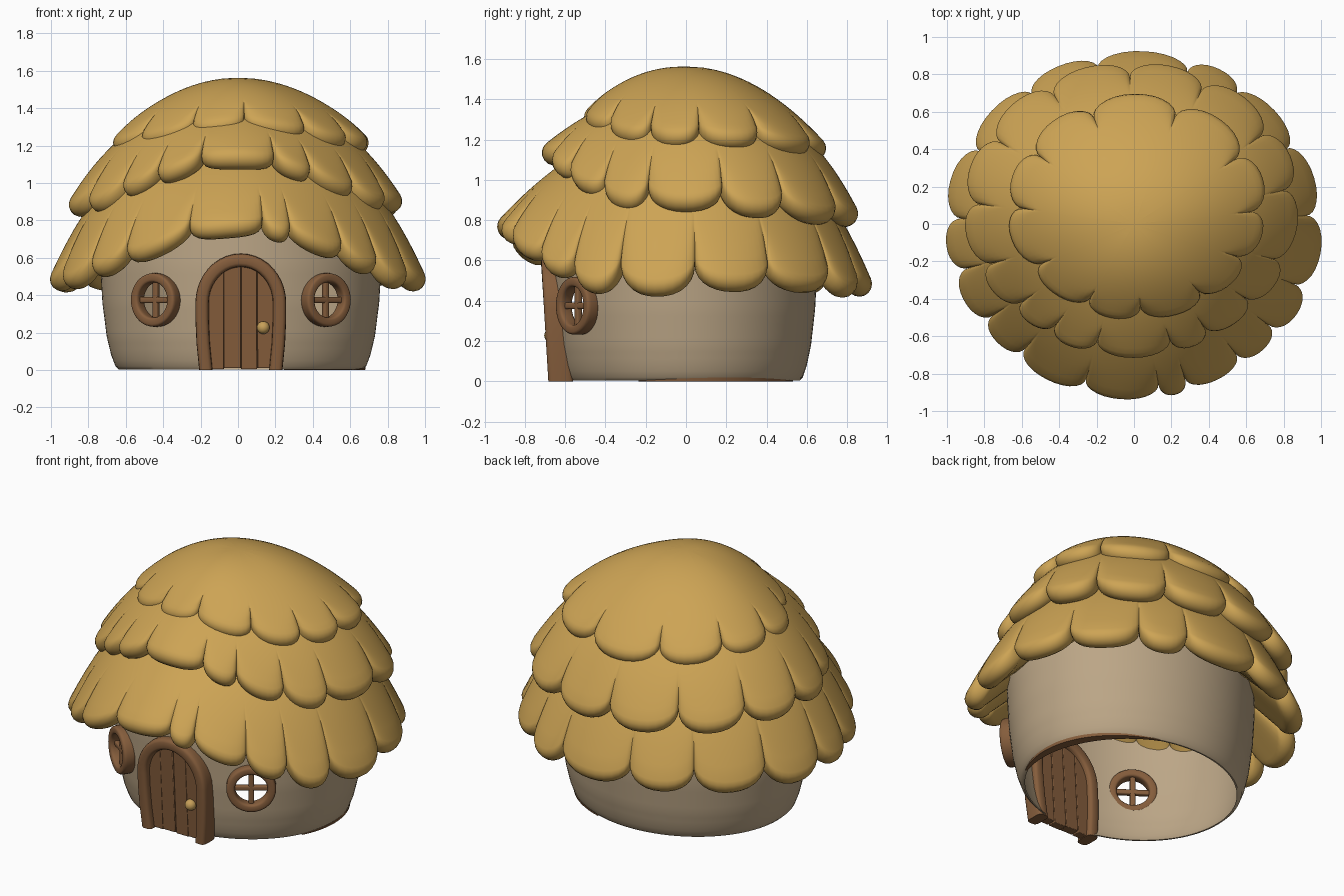
import bpy, bmesh, math, random
from mathutils import Vector, Matrix

random.seed(4)
if "Cube" in bpy.data.objects:
    bpy.data.objects.remove(bpy.data.objects["Cube"])


def material(name, rgb):
    m = bpy.data.materials.new(name)
    m.use_nodes = True
    m.diffuse_color = (*rgb, 1)
    m.node_tree.nodes["Principled BSDF"].inputs["Base Color"].default_value = (*rgb, 1)
    return m


STRAW = material("straw", (0.61, 0.37, 0.09))
PLASTER = material("plaster", (0.50, 0.38, 0.24))
WOOD = material("wood", (0.235, 0.11, 0.045))
BRASS = material("brass", (0.57, 0.35, 0.10))


def finish(name, bm, mat, angle=45):
    bmesh.ops.remove_doubles(bm, verts=bm.verts, dist=1e-5)
    bmesh.ops.recalc_face_normals(bm, faces=bm.faces)
    me = bpy.data.meshes.new(name)
    bm.to_mesh(me)
    bm.free()
    ob = bpy.data.objects.new(name, me)
    bpy.context.scene.collection.objects.link(ob)
    me.materials.append(mat)
    bpy.ops.object.select_all(action='DESELECT')
    ob.select_set(True)
    bpy.context.view_layer.objects.active = ob
    bpy.ops.object.shade_smooth_by_angle(angle=math.radians(angle))
    return ob


def loft(name, rings, mat, closed=False, caps=False, angle=45):
    """Skin a list of closed rings; closed joins the last ring to the first."""
    bm = bmesh.new()
    rows = [[bm.verts.new(p) for p in r] for r in rings]
    n = len(rows[0])
    for a, b in zip(rows, rows[1:] + rows[:1] if closed else rows[1:]):
        for i in range(n):
            j = (i + 1) % n
            bm.faces.new((a[i], a[j], b[j], b[i]))
    if caps:
        bm.faces.new(rows[0])
        bm.faces.new(rows[-1])
    return finish(name, bm, mat, angle)


def prism(name, outline, lean, y0, y1, mat):
    """Extrude an x-z outline in depth; lean tips the top outward."""
    return loft(name, [[(x, y + lean * z, z) for x, z in outline] for y in (y0, y1)],
                mat, caps=True, angle=35)


def rounded_section(hw, hd, n=16, e=0.5):
    pts = []
    for i in range(n):
        a = math.tau * (i + 0.5) / n
        c, s = math.cos(a), math.sin(a)
        pts.append((hw * math.copysign(abs(c) ** e, c), hd * math.copysign(abs(s) ** e, s)))
    return pts


# Thatch tiers: domes whose rims are split into overhanging rounded lobes
def thatch(name, cx, cy, rx, ry, apex, front, side, back, p_side, p_front, thick, depth, notch, cusps):
    def surface(t, th):
        s = math.sin(th)
        k = max(0, -s) ** 4
        rim = side + (front - side) * k + (back - side) * max(0, s) ** 2
        p = p_side + (p_front - p_side) * k
        return Vector(((cx + rx * math.cos(th)) * t, (cy + ry * s) * t, apex - (apex - rim) * t ** p))

    def frame(t, th):
        tan = (surface(t + 0.002, th) - surface(t, th)).normalized()
        flat = Vector((tan.x, tan.y, 0))
        return tan, Vector((0, 0, flat.length)) - flat.normalized() * tan.z

    steps = 14
    columns = []
    for a, b in zip(cusps, cusps[1:] + [cusps[0] + 360]):
        extra = random.uniform(-0.02, 0)
        for k in range(steps):
            u = math.sin(math.pi * (k / steps - 0.5))
            th = math.radians((a + b) / 2 + (b - a) / 2 * u)
            full = math.sqrt(max(0, 1 - abs(u) ** 2.3))
            w = thick * (0.6 + 0.4 * full)
            edge = 0.975 - notch + (notch + extra) * full
            col = [Vector((0, 0, apex))]
            for i in range(1, 19):
                f = (i / 18) ** 0.7
                tan, nor = frame(f * edge, th)
                groove = 0.025 * (1 - full) * max(0, (f - 0.86) / 0.14) ** 2
                col.append(surface(f * edge, th) - nor * groove)
            centre = col[-1] - nor * w / 2
            for i in range(1, 9):
                ang = math.pi * (0.5 - i / 8)
                col.append(centre + (tan * math.cos(ang) + nor * math.sin(ang)) * w / 2)
            for f in (0.85, 0.7, 0.5, 0.25):
                t2, n2 = frame(f * edge, th)
                col.append(surface(f * edge, th) - n2 * depth)
            col.append(Vector((0, 0, apex - depth)))
            columns.append(col)
    return loft(name, list(zip(*columns)), STRAW, angle=55)


thatch("lower_thatch", 0, 0.0, 1.035, 0.96, 1.30, 0.77, 0.445, 0.41, 2.7, 2.0, 0.125, 0.22, 0.065,
       [3, 28, 54, 72, 102, 126, 153, 178, 196, 215, 231, 254, 278, 287, 306, 321, 338])
thatch("middle_thatch", -0.01, 0.09, 0.92, 0.805, 1.46, 1.165, 0.875, 0.79, 2.5, 2.0, 0.125, 0.125, 0.08,
       [8, 33, 63, 91, 121, 150, 178, 204, 224, 240, 257, 284, 298, 318, 338])
thatch("upper_thatch", 0.015, 0.095, 0.7, 0.605, 1.563, 1.34, 1.235, 1.175, 2.0, 2.2, 0.115, 0.115, 0.105,
       [30, 70, 112, 148, 180, 214, 246, 272, 303, 331, 358])

# Hollow oval wall
WX, WY, RATIO = 0.015, -0.01, 0.88


def oval(r, z, n=96):
    return [(WX + r * math.cos(math.tau * i / n), WY + RATIO * r * math.sin(math.tau * i / n), z)
            for i in range(n)]


corners = [(0.652, 0.003), (0.67, 0.02), (0.693, 0.08), (0.717, 0.18), (0.74, 0.36), (0.751, 0.55), (0.748, 0.76)]
profile = [corners[0]]
for (r0, z0), (r1, z1) in zip(corners, corners[1:]):
    n = max(1, round((z1 - z0) / 0.035))
    profile += [(r0 + (r1 - r0) * i / n, z0 + (z1 - z0) * i / n) for i in range(1, n + 1)]
wall = loft("wall", [oval(r, z) for r, z in profile] + [oval(r - 0.01, z) for r, z in reversed(profile)],
            PLASTER, closed=True)


# Arched door outline, centred on the wall
def arch(half, base_half, spring, top, n=20):
    pts = [(base_half, 0), ((half + base_half * 0.4) / 1.4, spring * 0.4), (half, spring * 0.75)]
    curve = [(half * math.cos(math.pi * i / n), spring + (top - spring) * math.sin(math.pi * i / n))
             for i in range(n + 1)]
    left = [(-x, z) for x, z in reversed(pts)]
    return [(WX + x, z) for x, z in pts + curve + left]


# Windows: centre, sideways axis and outward axis on the wall
windows = []
for sx in (-1, 1):
    ang = math.radians(35)
    out = Vector((sx * math.sin(ang), -math.cos(ang), 0))
    across = Vector((math.cos(ang), sx * math.sin(ang), 0))
    windows.append(("left" if sx > 0 else "right", Vector((WX + sx * 0.453, -0.535, 0.375)), across, out))


def disc(centre, across, out, r, depth, n=40):
    return [centre + out * depth + across * (r * math.cos(math.tau * i / n))
            + Vector((0, 0, r * math.sin(math.tau * i / n))) for i in range(n)]


# Cut the door and window openings
cutters = [prism("door_cutter", [(x, z - 0.02) for x, z in arch(0.2, 0.185, 0.36, 0.58)], 0, -0.9, -0.4, WOOD)]
for side, c, ax, out in windows:
    cutters.append(loft(side + "_window_cutter", [disc(c, ax, out, 0.12, d) for d in (-0.2, 0.2)],
                        WOOD, caps=True))
for cutter in cutters:
    bpy.context.view_layer.objects.active = wall
    mod = wall.modifiers.new("opening", 'BOOLEAN')
    mod.operation, mod.solver, mod.object = 'DIFFERENCE', 'EXACT', cutter
    bpy.ops.object.modifier_apply(modifier=mod.name)
    bpy.data.objects.remove(cutter)
even = wall.modifiers.new("even_shading", 'WEIGHTED_NORMAL')
even.keep_sharp = True

# Door frame
LEAN = -0.06
path = [Vector((x, 0, z)) for x, z in arch(0.207, 0.187, 0.36, 0.587)]
rings = []
for i, p in enumerate(path):
    d = (path[min(i + 1, len(path) - 1)] - path[max(i - 1, 0)]).normalized()
    if i in (0, len(path) - 1):
        d = Vector((0, 0, 1 if i == 0 else -1))
    side = Vector((d.z, 0, -d.x))
    rings.append([p + side * a + Vector((0, -0.622 + b + LEAN * p.z, 0))
                  for a, b in rounded_section(0.036, 0.062)])
loft("door_frame", rings, WOOD, caps=True)

# Door planks under the arch, held by a backing board
edges = [-0.185, -0.09, 0.0, 0.088, 0.185]
for i, (a, b) in enumerate(zip(edges, edges[1:])):
    top = []
    for k in range(7):
        x = b - 0.0005 + (a - b + 0.001) * k / 6
        top.append((WX + x, 0.36 + 0.21 * math.sqrt(max(0, 1 - (x / 0.2) ** 2))))
    low = 0.004 + 0.006 * (i % 2)
    outline = [(WX + a + 0.0005, low), (WX + b - 0.0005, low)] + top
    front = -0.645 - 0.005 * (i % 2)
    plank = prism(f"door_plank_{i + 1}", outline, LEAN, front, -0.59, WOOD)
    bevel = plank.modifiers.new("soft_edges", 'BEVEL')
    bevel.width, bevel.segments = 0.004, 2
prism("door_backing", [(x, z + 0.012) for x, z in arch(0.19, 0.175, 0.36, 0.56)], LEAN, -0.63, -0.6, WOOD)

# Door knob
bm = bmesh.new()
bmesh.ops.create_uvsphere(bm, u_segments=24, v_segments=14, radius=0.034,
                          matrix=Matrix.Translation((0.135, -0.67, 0.227)))
finish("door_knob", bm, BRASS)

# Round window frames with crossed bars
up = Vector((0, 0, 1))
for side, c, ax, out in windows:
    rings = []
    for i in range(40):
        a = math.tau * i / 40
        radial = ax * math.cos(a) + up * math.sin(a)
        rings.append([c + radial * (0.119 + u) + out * (0.004 + v) for u, v in rounded_section(0.025, 0.038)])
    loft(side + "_window_frame", rings, WOOD, closed=True)
    for label, along, cross in (("upright", up, ax), ("crossbar", ax, up)):
        bar = [[c + along * d + cross * u + out * v for u, v in rounded_section(0.016, 0.016)]
               for d in (-0.105, 0.105)]
        loft(f"{side}_window_{label}", bar, WOOD, caps=True)

# Thin crescent of wooden floor edging along one side of the base
rings = []
for i in range(33):
    a = math.radians(-23 + 92 * i / 32)
    grow = math.sin(math.pi * i / 32)
    rings.append([(WX + r * math.cos(a), WY + RATIO * r * math.sin(a), z)
                  for r, z in ((0.645 - 0.035 * grow, 0), (0.658 + 0.01 * grow, 0),
                               (0.658 + 0.013 * grow, 0.003 + 0.016 * grow),
                               (0.645 - 0.035 * grow, 0.003 + 0.016 * grow))])
loft("floor_edging", rings, WOOD, caps=True)
